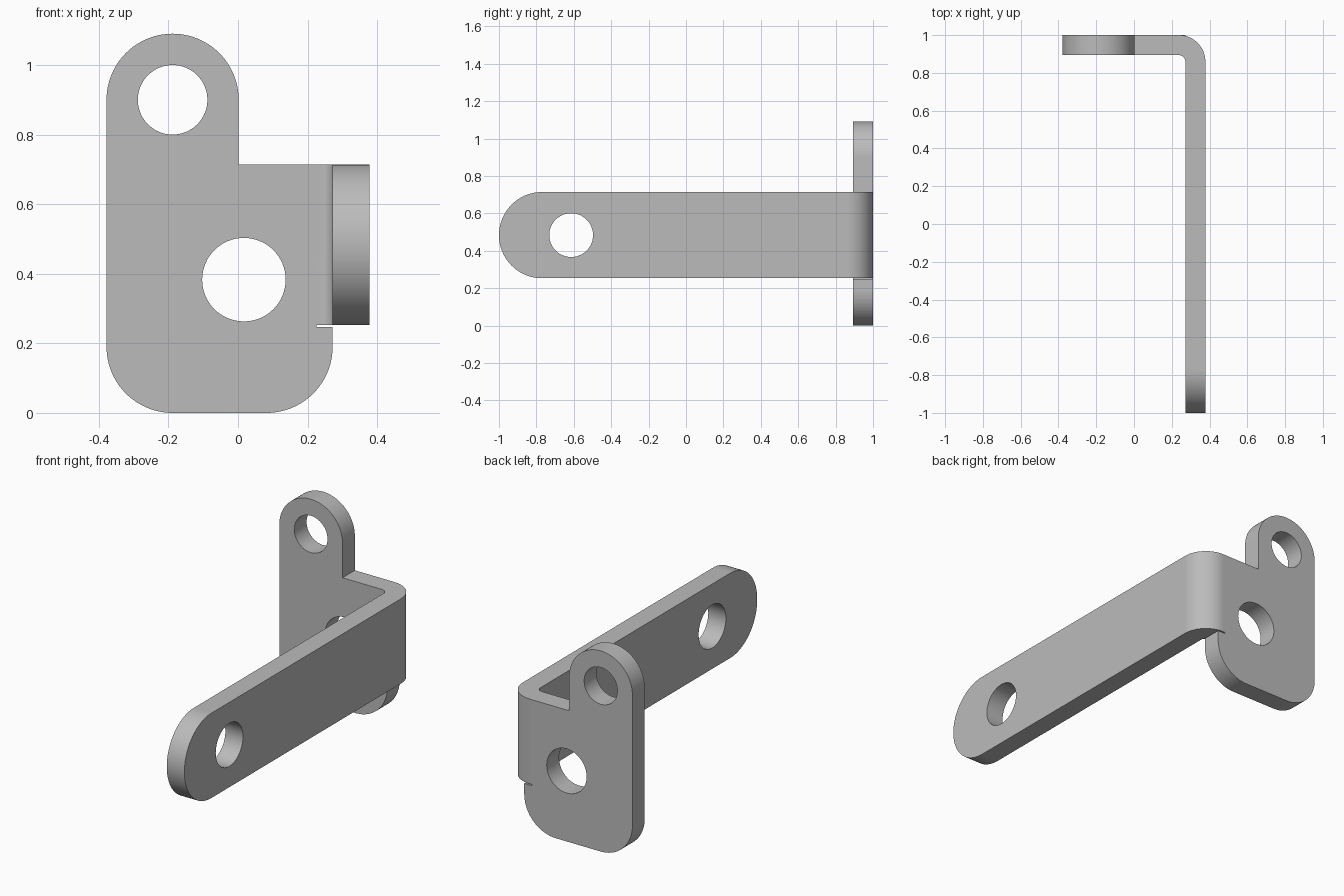
import bpy, bmesh
from math import sin, cos, pi, radians
from mathutils import Vector

cube = bpy.data.objects.get("Cube")
if cube:
    bpy.data.objects.remove(cube, do_unlink=True)

# Sheet dimensions
THICK, INNER_R = 0.106, 0.034
OUTER_R = THICK + INNER_R
LEFT, RIGHT, BACK = -0.378, 0.378, 1.0
BEND_X, BEND_Y = RIGHT - OUTER_R, BACK - OUTER_R
BEND_LEN, STEPS = 0.15, 16
PLATE_RIGHT = RIGHT - THICK
ARM_LOW, ARM_TOP = 0.253, 0.714
SLIT_LOW, SLIT_X = 0.247, 0.225
TOP_R, TOP_Z, CORNER_R = 0.19, 0.9, 0.19
ARM_R, ARM_Z = (ARM_TOP - ARM_LOW) / 2, (ARM_TOP + ARM_LOW) / 2


def unfold(y):
    """Flat length coordinate of a point on the arm."""
    return BEND_X + BEND_LEN + BEND_Y - y


def arc(x, z, r, start, end, n=24):
    angles = [radians(start + (end - start) * i / n) for i in range(n + 1)]
    return [(x + r * cos(a), z + r * sin(a)) for a in angles]


# Flat pattern: plate, relief slit and arm in one outline
outline = (
    arc(LEFT + CORNER_R, CORNER_R, CORNER_R, 180, 270)
    + arc(PLATE_RIGHT - CORNER_R, CORNER_R, CORNER_R, 270, 360)
    + [(PLATE_RIGHT, SLIT_LOW), (SLIT_X, SLIT_LOW), (SLIT_X, ARM_LOW)]
    + arc(unfold(ARM_R - 1), ARM_Z, ARM_R, -90, 90, 48)
    + [(LEFT + 2 * TOP_R, ARM_TOP)]
    + arc(LEFT + TOP_R, TOP_Z, TOP_R, 0, 180, 48)
)
holes = [(LEFT + TOP_R, TOP_Z, 0.1), (0.017, 0.383, 0.12),
         (unfold(-0.614), ARM_Z, 0.117)]
loops = [outline] + [arc(x, z, r, 0, 360, 64)[:-1] for x, z, r in holes]

bm = bmesh.new()
for loop in loops:
    verts = [bm.verts.new((x, 0, z)) for x, z in loop]
    for a, b in zip(verts, verts[1:] + verts[:1]):
        bm.edges.new((a, b))
bmesh.ops.triangle_fill(bm, edges=bm.edges[:], use_beauty=True,
                        normal=Vector((0, -1, 0)))

# Cut lines across the bend, then thickness
for i in range(STEPS + 1):
    bmesh.ops.bisect_plane(bm, geom=bm.verts[:] + bm.edges[:] + bm.faces[:],
                           plane_co=(BEND_X + BEND_LEN * i / STEPS, 0, 0),
                           plane_no=(1, 0, 0), dist=1e-5)
bmesh.ops.dissolve_limit(bm, angle_limit=radians(0.01), verts=[],
                         edges=[e for e in bm.edges if e.calc_length() < 1e-6])
extruded = bmesh.ops.extrude_face_region(bm, geom=bm.faces[:])["geom"]
for v in extruded:
    if isinstance(v, bmesh.types.BMVert):
        v.co.y = THICK

# Fold the arm forward around the bend axis
for v in bm.verts:
    u, depth, z = v.co
    r = INNER_R + depth
    if u <= BEND_X or z < (SLIT_LOW + ARM_LOW) / 2:
        v.co.y = BEND_Y + r
    else:
        a = min((u - BEND_X) / BEND_LEN, 1) * pi / 2
        straight = max(u - BEND_X - BEND_LEN, 0)
        v.co = (BEND_X + r * sin(a), BEND_Y + r * cos(a) - straight, z)
bmesh.ops.recalc_face_normals(bm, faces=bm.faces[:])

mesh = bpy.data.meshes.new("bent_bracket")
bm.to_mesh(mesh)
bm.free()
bracket = bpy.data.objects.new("bent_bracket", mesh)
bpy.context.collection.objects.link(bracket)

# Plain grey metal
grey = bpy.data.materials.new("plain_grey")
grey.use_nodes = True
grey.diffuse_color = (0.5, 0.5, 0.5, 1)
grey.node_tree.nodes["Principled BSDF"].inputs["Base Color"].default_value = (0.5, 0.5, 0.5, 1)
mesh.materials.append(grey)

# Smooth curved walls, crisp sheet edges
bpy.ops.object.select_all(action="DESELECT")
bracket.select_set(True)
bpy.context.view_layer.objects.active = bracket
bpy.ops.object.shade_smooth_by_angle(angle=radians(30))
weighted = bracket.modifiers.new("even_shading", "WEIGHTED_NORMAL")
weighted.keep_sharp = True
